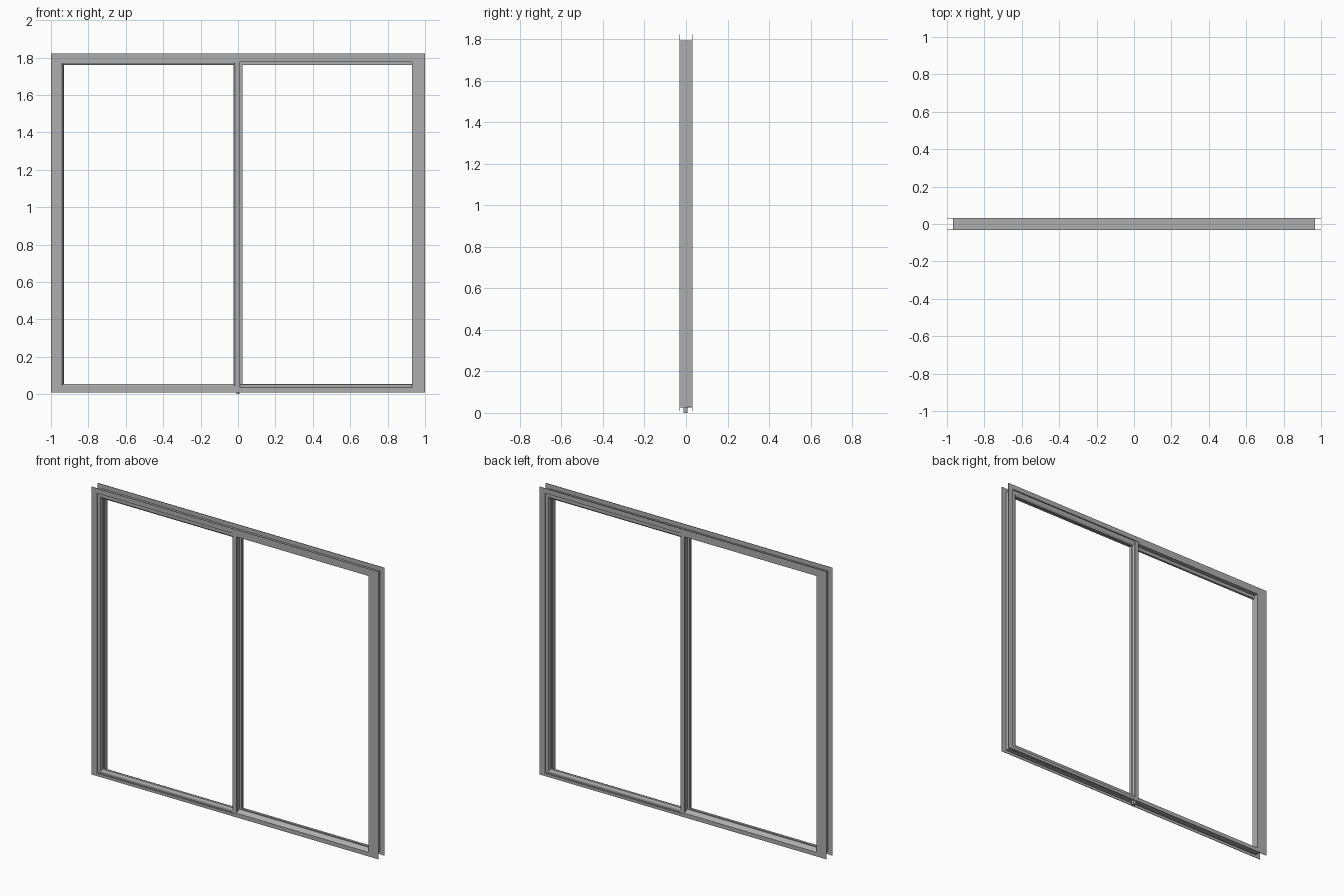
import bpy, bmesh

if "Cube" in bpy.data.objects:
    bpy.data.objects.remove(bpy.data.objects["Cube"])

grey = bpy.data.materials.new("aluminium grey")
grey.diffuse_color = (0.42, 0.42, 0.42, 1)
grey.use_nodes = True
grey.node_tree.nodes["Principled BSDF"].inputs["Base Color"].default_value = grey.diffuse_color


def finish(name, bm):
    bmesh.ops.recalc_face_normals(bm, faces=bm.faces[:])
    me = bpy.data.meshes.new(name)
    bm.to_mesh(me)
    bm.free()
    me.materials.append(grey)
    ob = bpy.data.objects.new(name, me)
    bpy.context.collection.objects.link(ob)
    return ob


def ring(name, loops, s=1):
    """Mitred frame: rectangles (x0, x1, z0, z1, y) joined in a closed circuit.
    s = -1 turns the part half a turn about z."""
    bm = bmesh.new()
    rows = []
    for x0, x1, z0, z1, y in loops:
        rows.append([bm.verts.new((s * x, s * y, z)) for x, z in
                     ((x0, z0), (x1, z0), (x1, z1), (x0, z1))])
    for i, a in enumerate(rows):
        b = rows[(i + 1) % len(rows)]
        for k in range(4):
            n = (k + 1) % 4
            bm.faces.new((a[k], a[n], b[n], b[k]))
    return finish(name, bm)


def bar(name, x0, x1, section, s=1):
    """Straight bar along x with a (y, z) section."""
    bm = bmesh.new()
    a = [bm.verts.new((s * x0, s * y, z)) for y, z in section]
    b = [bm.verts.new((s * x1, s * y, z)) for y, z in section]
    bm.faces.new(a)
    bm.faces.new(b[::-1])
    for i in range(len(a)):
        n = (i + 1) % len(a)
        bm.faces.new((a[i], a[n], b[n], b[i]))
    return finish(name, bm)


def box(name, x0, x1, y0, y1, z0, z1, s=1):
    return bar(name, x0, x1, [(y0, z0), (y1, z0), (y1, z1), (y0, z1)], s)


# Channel web between the flanges, with grooves along head and sill
steps = [(-0.030, 0, 0), (-0.021, 0, 0), (-0.021, .006, .006),
         (-0.008, .006, .006), (-0.008, 0, 0), (0.008, 0, 0),
         (0.008, .006, 0), (0.021, .006, 0), (0.021, 0, 0), (0.030, 0, 0)]
outer = [(-.968, .968, .027 + b, 1.795 - t, y) for y, b, t in steps]
inner = [(-.963, .963, .031 + b, 1.791 - t, y) for y, b, t in reversed(steps)]
ring("channel_web", outer + inner)

for s, side in ((1, "front"), (-1, "rear")):
    # Thin wall flange
    o = (-1, 1, .01, 1.822)
    i = (-.967, .967, .027, 1.791)
    ring(side + "_flange", [o + (-.032,), o + (-.029,), i + (-.029,), i + (-.032,)], s)

    # Sash with bevelled glazing edge
    o = (-.965, .012, .028, 1.792)
    i = (-.934, -.024, .055, 1.76)
    f = (-.941, -.017, .043, 1.771)
    ring(side + "_sash", [o + (-.024,), o + (-.002,), i + (-.002,),
                          i + (-.017,), f + (-.024,)], s)
    # Meeting stile cover
    box(side + "_meeting_stile", -.016, .010, -.030, -.022, .028, 1.792, s)

    # Fixed half: jamb cover, head cover and sloped sill
    box(side + "_jamb_cover", .931, .968, -.032, -.002, .027, 1.793, s)
    box(side + "_head_cover", .010, .932, -.032, -.004, 1.776, 1.793, s)
    bar(side + "_sloped_sill", .010, .932,
        [(-.032, .026), (-.002, .026), (-.002, .051), (-.010, .049), (-.032, .036)], s)

# Small drain block under the middle of the sill
box("drain_block", -.009, .009, -.012, .008, 0, .03)
